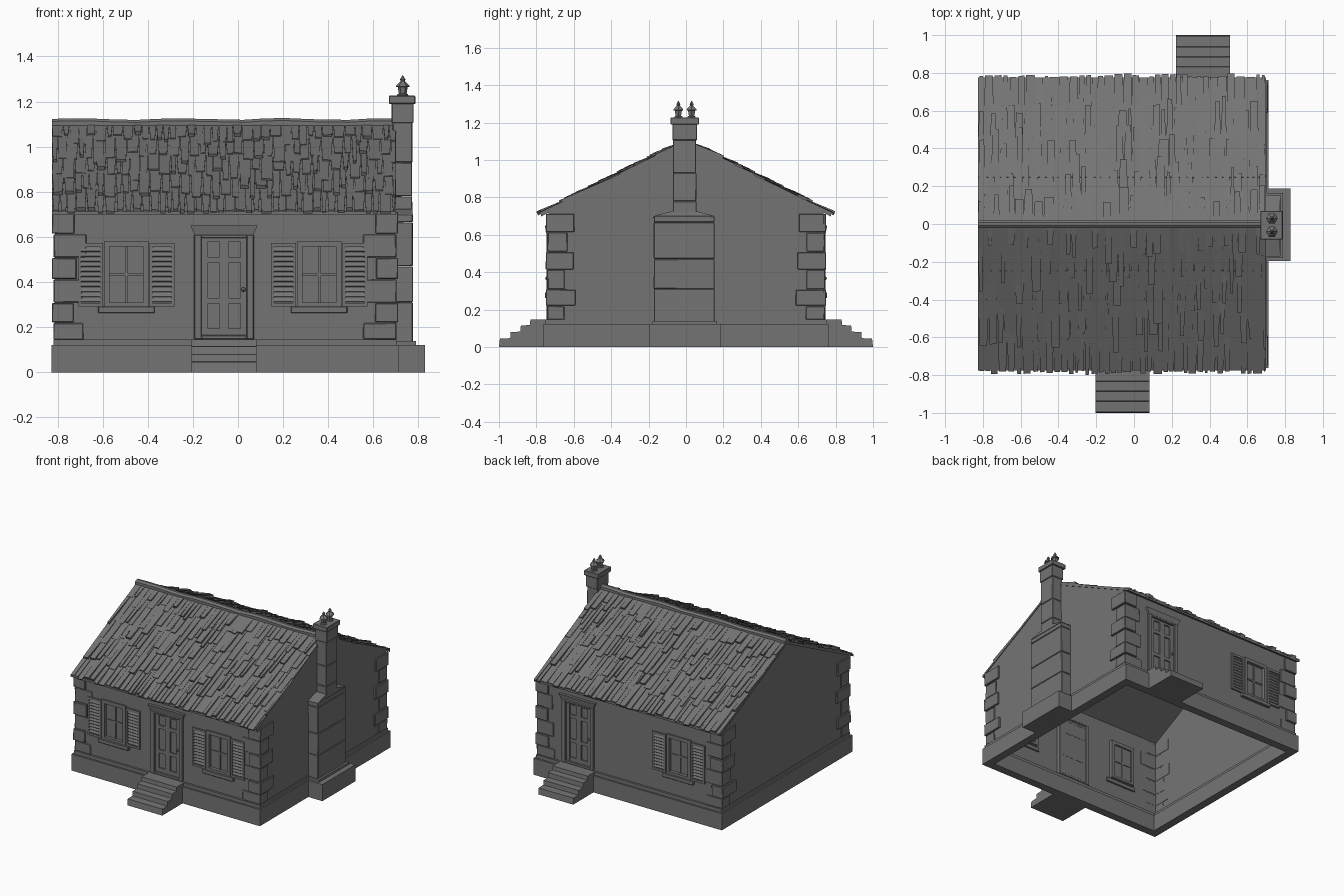
import bpy, bmesh, math, random
from mathutils import Vector

if "Cube" in bpy.data.objects:
    bpy.data.objects.remove(bpy.data.objects["Cube"])
random.seed(4)
X0, X1, WY = -0.81, 0.695, 0.735      # wall extents along x, half depth
RIDGE, EAVE_Y, EAVE_Z = 1.102, 0.775, 0.714
stone = bpy.data.materials.new("dark_grey")
stone.diffuse_color = (0.175, 0.175, 0.175, 1)
stone.use_nodes = True
stone.node_tree.nodes["Principled BSDF"].inputs["Base Color"].default_value = stone.diffuse_color

def finish(bm, name, bevel=0):
    bmesh.ops.recalc_face_normals(bm, faces=bm.faces)
    me = bpy.data.meshes.new(name)
    bm.to_mesh(me)
    bm.free()
    me.materials.append(stone)
    ob = bpy.data.objects.new(name, me)
    bpy.context.collection.objects.link(ob)
    if bevel:
        m = ob.modifiers.new("bevel", 'BEVEL')
        m.width, m.segments = bevel, 1

def loft(bm, loops, caps=True, closed=False):
    """Skin a list of equal point loops."""
    vs = [[bm.verts.new(p) for p in lp] for lp in loops]
    n = len(vs[0])
    for a, b in zip(vs, vs[1:] + ([vs[0]] if closed else [])):
        for k in range(n):
            bm.faces.new((a[k], a[(k + 1) % n], b[(k + 1) % n], b[k]))
    if caps:
        bm.faces.new(vs[0])
        bm.faces.new(vs[-1])

def box(bm, x0, x1, y0, y1, z0, z1, jit=0):
    j = lambda: random.uniform(-jit, jit)
    loft(bm, [[(x + j(), y + j(), z + j()) for x, y in ((x0, y0), (x1, y0), (x1, y1), (x0, y1))]
              for z in (z0, z1)])

def boxes(name, items, bevel=0, jit=0):
    bm = bmesh.new()
    for b in items:
        box(bm, *b, jit=jit)
    finish(bm, name, bevel)

def prism(name, prof, x0, x1):
    """Closed (y, z) profile extruded along x."""
    bm = bmesh.new()
    loft(bm, [[(x, y, z) for y, z in prof] for x in (x0, x1)])
    finish(bm, name)

def ring(name, x0, x1, y, t, z0, z1):
    """Hollow rectangular footing."""
    bm = bmesh.new()
    loft(bm, [[(x0 + d, d - y, z), (x1 - d, d - y, z), (x1 - d, y - d, z), (x0 + d, y - d, z)]
              for d, z in ((0, z0), (0, z1), (t, z1), (t, z0))], caps=False, closed=True)
    finish(bm, name)

# Footing
ring("footing", -0.827, 0.713, 0.763, 0.06, 0, 0.122)
ring("footing_ledge", -0.817, 0.703, 0.75, 0.04, 0.122, 0.146)

# Window centres and door centre for front (-1) and back (+1)
layout = {-1: ([-0.495, 0.36], -0.062), 1: ([-0.46], 0.365)}
WIN = (0.075, 0.31, 0.557)            # half width, bottom, top
DOOR = (0.1, 0.165, 0.605)

# Long walls, single sheets with openings, then gables
bm = bmesh.new()
for s, (wins, door_x) in layout.items():
    holes = [(c - h[0], c + h[0], h[1], h[2]) for c, h in [(c, WIN) for c in wins] + [(door_x, DOOR)]]
    xs = sorted({X0, X1, *(v for h in holes for v in h[:2])})
    zs = sorted({0.13, 0.728, *(v for h in holes for v in h[2:])})
    for a, b in zip(xs, xs[1:]):
        for c, d in zip(zs, zs[1:]):
            mx, mz = (a + b) / 2, (c + d) / 2
            if not any(h[0] < mx < h[1] and h[2] < mz < h[3] for h in holes):
                bm.faces.new([bm.verts.new((x, s * WY, z)) for x, z in ((a, c), (b, c), (b, d), (a, d))])
for x in (X0, X1):
    bm.faces.new([bm.verts.new((x, y, z)) for y, z in
                  ((-WY, 0.13), (WY, 0.13), (WY, 0.728), (0, RIDGE - 0.006), (-WY, 0.728))])
bmesh.ops.remove_doubles(bm, verts=bm.verts, dist=0.0001)
finish(bm, "walls")

# Corner stones: L-shaped, alternating long and short
stones = []
zc = [0.146, 0.222, 0.31, 0.415, 0.51, 0.615, 0.715]
for sx in (-1, 1):
    for sy in (-1, 1):
        for i in range(6):
            out = 0.014 if i % 2 else 0.007
            lx, ly = (0.1, 0.155) if i % 2 else (0.14, 0.1)
            lx, ly = lx + random.uniform(-.015, .01), ly + random.uniform(-.01, .01)
            wx, wy = (X0 if sx < 0 else X1), sy * WY
            xa, ya = wx + sx * out, wy + sy * out
            for xb, yb in ((xa - sx * lx, wy - sy * .001), (wx - sx * .001, ya - sy * ly)):
                stones.append((*sorted((xa, xb)), *sorted((ya, yb)), zc[i], zc[i + 1] - 0.004))
boxes("corner_stones", stones, 0.003, 0.001)

def at(s, x0, x1, o0, o1, z0, z1):
    """Box on the long wall of side s, o measured outward from the wall."""
    return (x0, x1, *sorted((s * (WY + o0), s * (WY + o1))), z0, z1)

def window(s, c, n):
    w, z0, z1 = WIN
    boxes(f"window_frame_{n}", [
        at(s, c - 0.098, c - w, -0.03, 0.012, 0.292, 0.583), at(s, c + w, c + 0.098, -0.03, 0.012, 0.292, 0.583),
        at(s, c - w, c + w, -0.03, 0.012, z1, 0.583), at(s, c - w, c + w, -0.03, 0.012, 0.292, z0)])
    boxes(f"window_sill_{n}", [at(s, c - 0.125, c + 0.125, -0.01, 0.02, 0.262, 0.292)], 0.003)
    zm = (z0 + z1) / 2
    boxes(f"window_sash_{n}", [at(s, c - w, c + w, -0.018, -0.012, z0, z1),
                               at(s, c - 0.006, c + 0.006, -0.024, -0.005, z0, z1),
                               at(s, c - w, c + w, -0.024, -0.005, zm - 0.006, zm + 0.006)])
    bm = bmesh.new()                  # louvred shutters
    for k in (-1, 1):
        a, b = sorted((c + k * 0.103, c + k * 0.213))
        for q in ((a, a + 0.013, 0, 0.012, 0.292, 0.573), (b - 0.013, b, 0, 0.012, 0.292, 0.573),
                  (a + .013, b - .013, 0, 0.012, 0.292, 0.308), (a + .013, b - .013, 0, 0.012, 0.555, 0.573),
                  (a + .013, b - .013, 0, 0.002, 0.308, 0.555)):
            box(bm, *at(s, *q))
        for i in range(11):
            z = 0.311 + i * 0.0222
            loft(bm, [[(x, s * (WY + o), z + dz) for o, dz in
                       ((0.008, 0), (0.012, 0.004), (0.004, 0.02), (0, 0.016))] for x in (a + .012, b - .012)])
    finish(bm, f"shutters_{n}")

def door(s, c, n):
    w, z0, z1 = DOOR
    boxes(f"door_frame_{n}", [
        at(s, c - 0.132, c - w, -0.03, 0.012, 0.146, 0.61), at(s, c + w, c + 0.132, -0.03, 0.012, 0.146, 0.61),
        at(s, c - w, c + w, -0.03, 0.01, 0.146, z0), at(s, c - w, c + w, -0.03, 0.012, z1 - 0.01, 0.61)], 0.003)
    bm = bmesh.new()                  # lintel flaring upwards
    loft(bm, [[(c + sx * hw, s * (WY + o), z) for sx, o in ((-1, out), (1, out), (1, -0.005), (-1, -0.005))]
              for z, hw, out in ((0.608, 0.13, 0.012), (0.65, 0.148, 0.02))])
    finish(bm, f"door_lintel_{n}")
    leaf = [at(s, c - w, c + w, -0.024, -0.012, z0, z1)]
    for a, b in ((z0, 0.195), (0.305, 0.33), (0.485, 0.51), (0.58, z1 - 0.01)):    # rails
        leaf.append(at(s, c - w, c + w, -0.026, -0.002, a, b))
    for a, b in ((-w, -0.072), (-0.02, 0.02), (0.072, w)):                         # stiles
        leaf.append(at(s, c + a, c + b, -0.025, -0.0015, z0, z1 - 0.01))
    boxes(f"door_leaf_{n}", leaf)
    bm = bmesh.new()
    bmesh.ops.create_uvsphere(bm, u_segments=8, v_segments=6, radius=0.01)
    bmesh.ops.translate(bm, verts=bm.verts, vec=(c - s * 0.086, s * (WY + 0.008), 0.367))
    finish(bm, f"door_knob_{n}")
    prof = [(0.76, 0), (1.0, 0), (0.995, 0.045), (0.94, 0.047), (0.937, 0.08), (0.886, 0.082),
            (0.883, 0.115), (0.835, 0.117), (0.832, 0.146), (0.74, 0.146), (0.74, 0.123), (0.76, 0.123)]
    prism(f"steps_{n}", [(s * y, z) for y, z in prof], c - 0.143, c + 0.143)

for s, (wins, d) in layout.items():
    side = "front" if s < 0 else "back"
    door(s, d, side)
    for i, c in enumerate(wins):
        window(s, c, f"{side}_{i}")

# Roof slab
RX0, RX1, T = -0.825, 0.7, 0.016
prism("roof", [(-EAVE_Y, EAVE_Z), (0, RIDGE), (EAVE_Y, EAVE_Z),
               (EAVE_Y, EAVE_Z - T), (0, RIDGE - T), (-EAVE_Y, EAVE_Z - T)], RX0, RX1)

# Worn shingles: narrow overlapping strips, some standing proud
bm = bmesh.new()
slope = Vector((0, EAVE_Y, EAVE_Z - RIDGE))
L = slope.length
slope.normalize()
normal = Vector((0, -slope.z, slope.y))

def on_roof(s, u, d, h):
    p = Vector((0, 0, RIDGE)) + slope * d + normal * h
    return (u, s * p.y, p.z)

for s in (-1, 1):
    for c in range(5):
        x = RX0
        while x < RX1 - 0.012:
            w = min(random.uniform(0.025, 0.055), RX1 - x)
            end = L * (c + 1) / 5 + (random.uniform(-0.004, 0.018) if c == 4 else random.uniform(-0.06, 0.06))
            start = max(0.0, L * c / 5 - 0.07)
            lift = random.choice((0.006, 0.008, 0.01, 0.018))
            tap, tw = random.uniform(0.001, 0.008), random.uniform(-0.003, 0.003)
            loft(bm, [[on_roof(s, x + e, d, h) for e, d, h in
                       ((0, start, h0), (w, start, h0), (w - tap, end, h1 + t), (tap, end, h1 - t))]
                      for h0, h1, t in ((-0.004, -0.003, 0), (0.002, lift, tw))])
            x += w
finish(bm, "shingles")

# Wavy ridge cap
bm = bmesh.new()
cap = []
for i in range(17):
    dz = 0.004 * math.sin(i * 1.3) + random.uniform(-0.002, 0.002)
    cap.append([(RX0 + 1.51 * i / 16, y, z + dz) for y, z in
                ((-.022, 1.09), (-.022, 1.112), (-.008, 1.123), (.008, 1.123), (.022, 1.112), (.022, 1.09))])
loft(bm, cap)
finish(bm, "ridge_cap")

# Chimney: footing, stacked stones, shoulder, shaft and cap
boxes("chimney_footing", [(0.70, 0.828, -0.197, 0.187, 0, 0.122), (0.69, 0.79, -0.18, 0.165, 0.122, 0.14)])
boxes("chimney_body", [(0.685, 0.775, -0.172, 0.153, a, b) for a, b in
                       ((0.13, 0.31), (0.311, 0.47), (0.471, 0.665), (0.666, 0.7))], 0.003, 0.001)
bm = bmesh.new()
loft(bm, [[(0.685, y0, z), (hx, y0, z), (hx, y1, z), (0.685, y1, z)] for z, hx, y0, y1 in
          ((0.7, 0.775, -0.172, 0.153), (0.725, 0.772, -0.078, 0.062))])
finish(bm, "chimney_shoulder")
boxes("chimney_shaft", [(0.685, 0.772, -0.07, 0.055, a, b) for a, b in
                        ((0.715, 0.78), (0.781, 0.93), (0.931, 1.108))], 0.003, 0.001)
boxes("chimney_cap", [(0.681, 0.778, -0.073, 0.06, 1.105, 1.192),
                      (0.669, 0.786, -0.083, 0.07, 1.19, 1.226)], 0.003)

# Chimney pots, six-sided with pointed hoods
bm = bmesh.new()
for cy in (-0.041, 0.03):
    loft(bm, [[(0.73 + r * math.cos(k * math.pi / 3), cy + r * math.sin(k * math.pi / 3), z) for k in range(6)]
              for r, z in ((.026, 1.222), (.024, 1.232), (.017, 1.236), (.022, 1.264), (.031, 1.266),
                           (.029, 1.272), (.009, 1.291), (.012, 1.298), (.002, 1.315))])
finish(bm, "chimney_pots")
